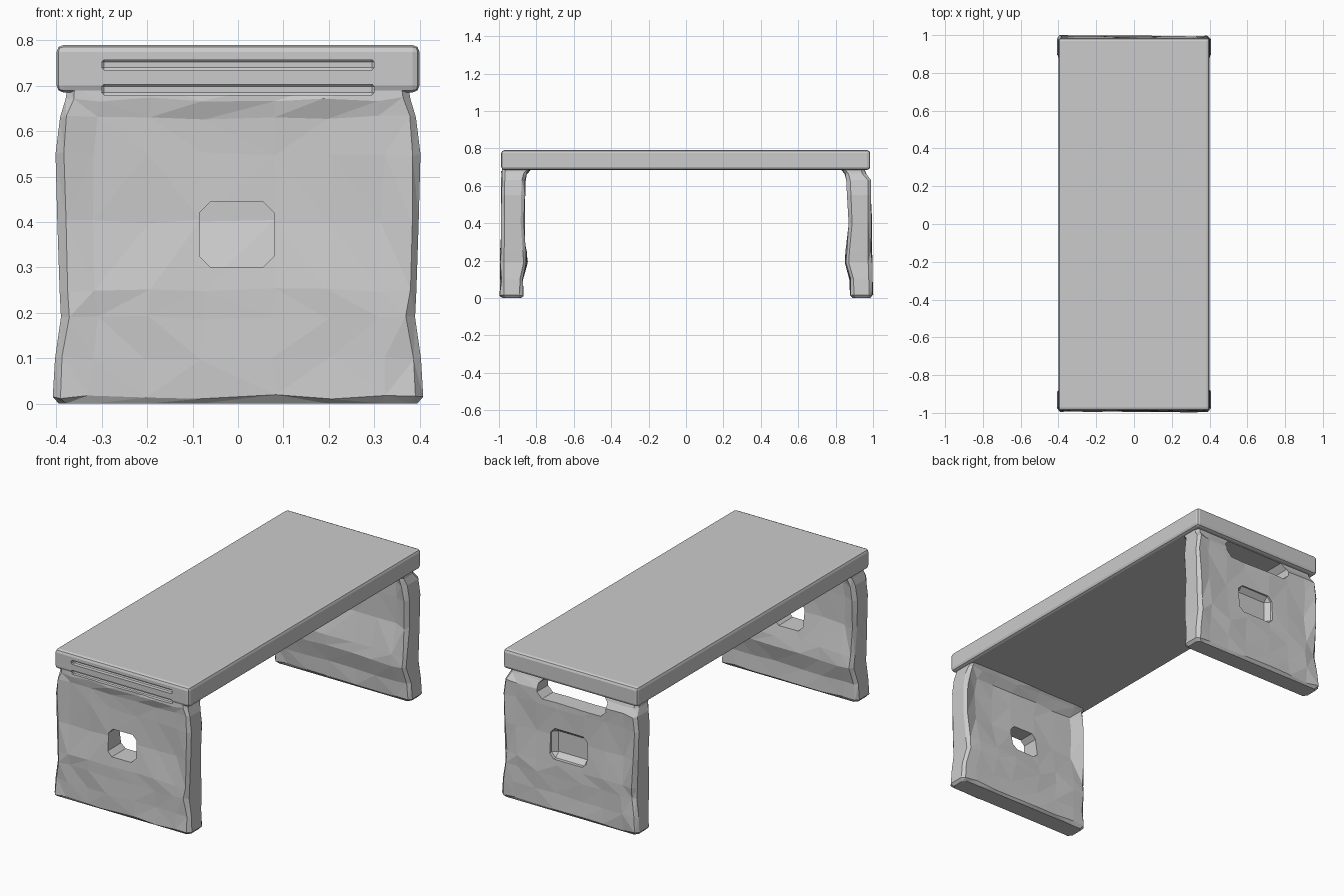
import bpy, bmesh, random
from mathutils import Vector

if "Cube" in bpy.data.objects:
    bpy.data.objects.remove(bpy.data.objects["Cube"])

random.seed(4)


def box(name, x, y, z, bevel=0.0, segments=1):
    """Box from (min, max) ranges with an optional bevel."""
    bm = bmesh.new()
    bmesh.ops.create_cube(bm, size=1)
    for v in bm.verts:
        v.co = Vector([(r[0] + r[1]) / 2 + c * (r[1] - r[0])
                       for c, r in zip(v.co, (x, y, z))])
    if bevel:
        bmesh.ops.bevel(bm, geom=bm.edges[:], offset=bevel, segments=segments,
                        profile=0.5, affect='EDGES')
    return finish(name, bm)


def finish(name, bm):
    bmesh.ops.recalc_face_normals(bm, faces=bm.faces[:])
    mesh = bpy.data.meshes.new(name)
    bm.to_mesh(mesh)
    bm.free()
    ob = bpy.data.objects.new(name, mesh)
    bpy.context.collection.objects.link(ob)
    return ob


def carve(ob, *cutters):
    """Subtract cutters from an object."""
    bpy.context.view_layer.objects.active = ob
    for c in cutters:
        c.hide_render = True
        m = ob.modifiers.new("cut", 'BOOLEAN')
        m.operation, m.solver, m.object = 'DIFFERENCE', 'EXACT', c
        bpy.ops.object.modifier_apply(modifier=m.name)


def leg(name, sign, rows):
    """Lumpy end panel lofted from rows of (z, outer y, inner y, half width)."""
    stations = [-1, -.96, -.8, -.5, -.2, .2, .5, .8, .96, 1]
    bm = bmesh.new()
    rings = []
    for i, (z, outer, inner, half) in enumerate(rows):
        ring = []
        for side, xs in ((0, stations), (1, stations[::-1])):
            for s in xs:
                y = inner if side else outer
                edge = abs(s) == 1
                if edge:
                    y += 0.018 if side else -0.018
                elif abs(s) < .9 and .25 < z < .66:
                    y += (0.022 if side else -0.012)      # hollowed middle
                j = 0 if edge or i in (0, len(rows) - 1) else 0.005
                ring.append(bm.verts.new((s * half + random.uniform(-j, j),
                                          sign * (y + random.uniform(-j, j)),
                                          z + random.uniform(-j, j))))
        rings.append(ring)
    n = len(rings[0])
    for a, b in zip(rings, rings[1:]):
        for k in range(n):
            bm.faces.new((a[k], a[(k + 1) % n], b[(k + 1) % n], b[k]))
    bm.faces.new(rings[0])
    bm.faces.new(rings[-1])
    bmesh.ops.triangulate(bm, faces=bm.faces[:])
    return finish(name, bm)


# Seat slab
seat = box("seat", (-.4, .4), (-.988, .985), (.685, .79), .016, 2)

# End panels
front_leg = leg("front_leg", -1, [
    (0, .98, .882, .395), (.015, .992, .872, .408), (.1, .99, .87, .403),
    (.19, .99, .85, .39), (.25, .99, .855, .393), (.4, .988, .866, .398),
    (.55, .988, .864, .402), (.63, .987, .86, .392), (.67, .985, .848, .38),
    (.70, .982, .82, .375)])
back_leg = leg("back_leg", 1, [
    (0, .985, .892, .395), (.015, .997, .88, .408), (.1, .995, .878, .403),
    (.19, .992, .852, .39), (.25, .992, .856, .393), (.4, .992, .87, .398),
    (.55, .992, .864, .402), (.63, .99, .86, .392), (.665, .96, .85, .38),
    (.70, .95, .82, .375)])

# Front window and two grooves across the top
carve(front_leg,
      box("window_cutter", (-.085, .08), (-1.1, -.7), (.3, .445), .025),
      )
for i, (z0, z1, w) in enumerate(((.735, .757, .3), (.68, .703, .3))):
    groove = box("groove_cutter_%d" % i, (-w, w), (-1.1, -.962), (z0, z1), .005)
    carve(seat, groove)
    if i:
        carve(front_leg, groove)

# Back handle slot and shallow pocket
carve(back_leg,
      box("slot_cutter", (-.21, .2), (.7, 1.1), (.58, .683), .03),
      box("pocket_cutter", (-.1, .12), (.945, 1.1), (.28, .44), .025))

# Remove cutters, smooth the seat edges
for ob in list(bpy.data.objects):
    if "cutter" in ob.name:
        bpy.data.objects.remove(ob)
